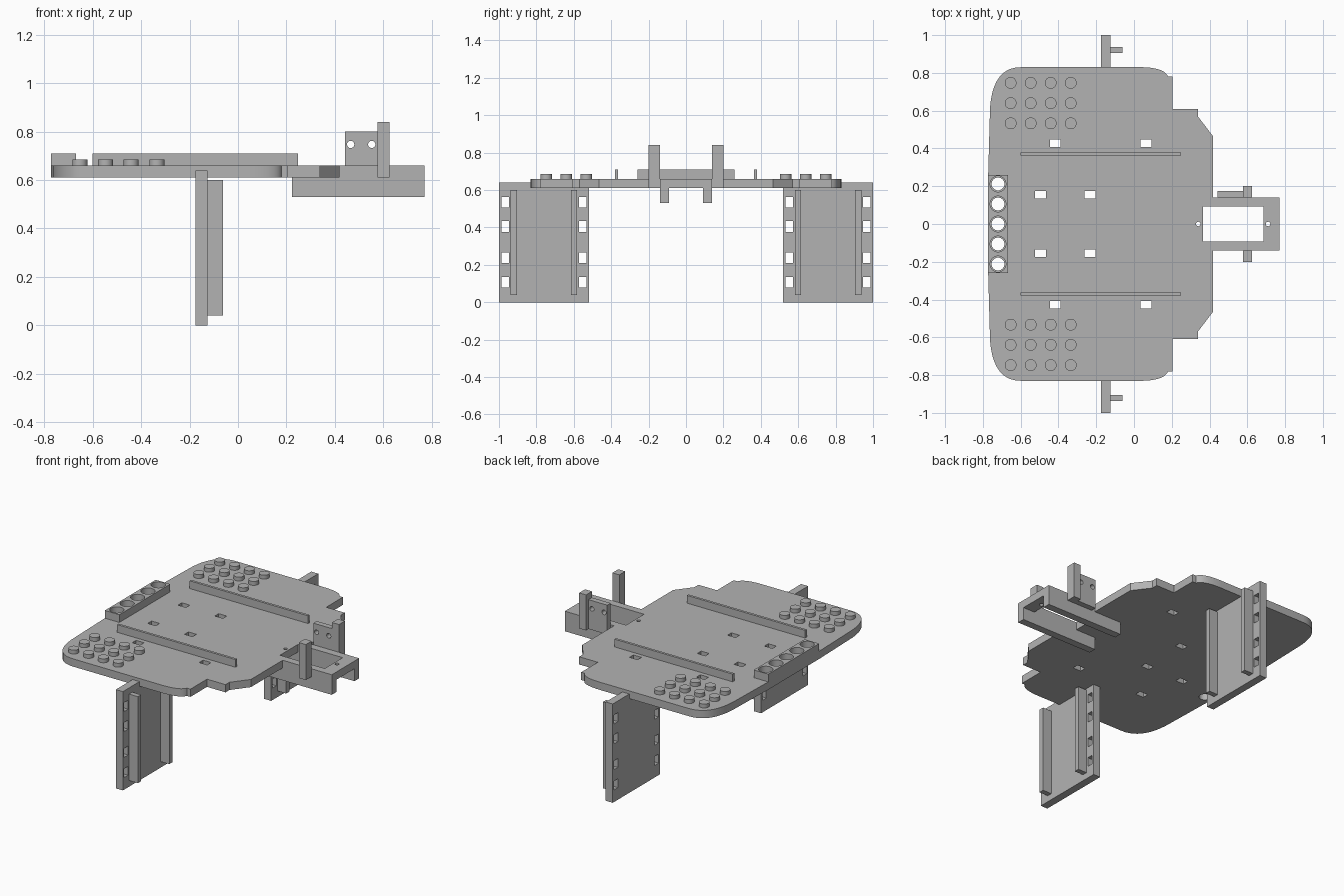
import bpy, bmesh, math
from mathutils import Matrix, Vector

if "Cube" in bpy.data.objects:
    bpy.data.objects.remove(bpy.data.objects["Cube"])

grey = bpy.data.materials.new("plain grey")
grey.diffuse_color = (0.45, 0.45, 0.45, 1)
grey.use_nodes = True
grey.node_tree.nodes["Principled BSDF"].inputs["Base Color"].default_value = grey.diffuse_color


def add_box(bm, x0, x1, y0, y1, z0, z1):
    m = Matrix.Translation(((x0 + x1) / 2, (y0 + y1) / 2, (z0 + z1) / 2)) \
        @ Matrix.Diagonal((x1 - x0, abs(y1 - y0), z1 - z0, 1))
    bmesh.ops.create_cube(bm, size=1, matrix=m)


def add_cyl(bm, centre, r, depth, axis='Z'):
    m = Matrix.Translation(centre)
    if axis == 'Y':
        m = m @ Matrix.Rotation(math.pi / 2, 4, 'X')
    bmesh.ops.create_cone(bm, cap_ends=True, segments=32, radius1=r, radius2=r,
                          depth=depth, matrix=m)


def finish(name, bm):
    bmesh.ops.recalc_face_normals(bm, faces=bm.faces)
    me = bpy.data.meshes.new(name)
    bm.to_mesh(me)
    bm.free()
    me.materials.append(grey)
    ob = bpy.data.objects.new(name, me)
    bpy.context.collection.objects.link(ob)
    return ob


def select(ob):
    bpy.ops.object.select_all(action='DESELECT')
    ob.select_set(True)
    bpy.context.view_layer.objects.active = ob


def cut(ob, cutter_bm):
    cutter = finish("cutter", cutter_bm)
    cutter.hide_render = True
    mod = ob.modifiers.new("holes", 'BOOLEAN')
    mod.operation = 'DIFFERENCE'
    mod.solver = 'EXACT'
    mod.object = cutter
    select(ob)
    bpy.ops.object.modifier_apply(modifier=mod.name)
    bpy.data.objects.remove(cutter)


def smooth(ob):
    select(ob)
    bpy.ops.object.shade_smooth_by_angle(angle=math.radians(30))


def bezier(a, c, b, n=10):
    a, b, c = Vector(a), Vector(b), Vector(c)
    return [tuple(a * (1 - t) ** 2 + c * 2 * t * (1 - t) + b * t * t)
            for t in (i / n for i in range(n + 1))]


CUPS = [-0.212, -0.106, 0, 0.106, 0.212]

# Deck with the front tongue: half outline, mirrored across y
half = [(-0.772, 0.26)]
half += bezier((-0.762, 0.62), (-0.745, 0.83), (-0.6, 0.83))
half += bezier((0.0, 0.83), (0.16, 0.835), (0.18, 0.78))
half += [(0.205, 0.78), (0.205, 0.61), (0.338, 0.61), (0.338, 0.57),
         (0.418, 0.465), (0.418, 0.14), (0.77, 0.14)]
outline = half + [(x, -y) for x, y in reversed(half)]
bm = bmesh.new()
face = bm.faces.new([bm.verts.new((x, y, 0.61)) for x, y in outline])
ext = bmesh.ops.extrude_face_region(bm, geom=[face])
bmesh.ops.translate(bm, vec=(0, 0, 0.05),
                    verts=[v for v in ext['geom'] if isinstance(v, bmesh.types.BMVert)])
deck = finish("deck", bm)

# Deck openings: slots, tongue window, screw holes, cup holes
bm = bmesh.new()
for s in (-1, 1):
    for x, y in ((-0.417, 0.427), (0.063, 0.427), (-0.496, 0.155), (-0.232, 0.155)):
        add_box(bm, x - 0.029, x + 0.029, s * y - 0.02, s * y + 0.02, 0.5, 0.8)
add_box(bm, 0.365, 0.686, -0.092, 0.092, 0.5, 0.8)
for x in (0.34, 0.71):
    add_cyl(bm, (x, 0, 0.65), 0.012, 0.3)
for y in CUPS:
    add_cyl(bm, (-0.72, y, 0.65), 0.034, 0.3)
cut(deck, bm)
smooth(deck)

# Raised block with five cups
bm = bmesh.new()
add_box(bm, -0.772, -0.668, -0.26, 0.26, 0.66, 0.71)
block = finish("cup_block", bm)
bm = bmesh.new()
for y in CUPS:
    add_cyl(bm, (-0.72, y, 0.7), 0.042, 0.2)
cut(block, bm)
smooth(block)

for s, side in ((-1, "front"), (1, "back")):
    # Studs
    bm = bmesh.new()
    for i in range(4):
        for j in range(3):
            add_cyl(bm, (-0.653 + 0.106 * i, s * (0.533 + 0.107 * j), 0.67), 0.031, 0.03)
    smooth(finish(side + "_studs", bm))

    # Long ridge
    bm = bmesh.new()
    add_box(bm, -0.6, 0.248, s * 0.363, s * 0.379, 0.66, 0.71)
    finish(side + "_ridge", bm)

    # Rail under the tongue
    bm = bmesh.new()
    add_box(bm, 0.222, 0.77, s * 0.092, s * 0.14, 0.53, 0.61)
    finish(side + "_tongue_rail", bm)

    # Upright post
    bm = bmesh.new()
    add_box(bm, 0.576, 0.626, s * 0.14, s * 0.2, 0.61, 0.84)
    finish(side + "_post", bm)

    # Leg panel with rows of windows
    bm = bmesh.new()
    add_box(bm, -0.175, -0.125, s * 0.518, s * 1.0, 0, 0.64)
    leg = finish(side + "_leg", bm)
    bm = bmesh.new()
    for y in (0.551, 0.967):
        for z in (0.107, 0.238, 0.406, 0.535):
            add_box(bm, -0.3, 0, s * (y - 0.02), s * (y + 0.02), z - 0.029, z + 0.029)
    cut(leg, bm)

    # Leg ribs
    bm = bmesh.new()
    for y in (0.582, 0.904):
        add_box(bm, -0.125, -0.062, s * y, s * (y + 0.033), 0.04, 0.6)
    finish(side + "_leg_ribs", bm)

# Mounting plate beside the back post
bm = bmesh.new()
add_box(bm, 0.442, 0.576, 0.14, 0.175, 0.61, 0.8)
mount = finish("mounting_plate", bm)
bm = bmesh.new()
for x in (0.465, 0.552):
    add_cyl(bm, (x, 0.157, 0.747), 0.015, 0.2, 'Y')
cut(mount, bm)
smooth(mount)
